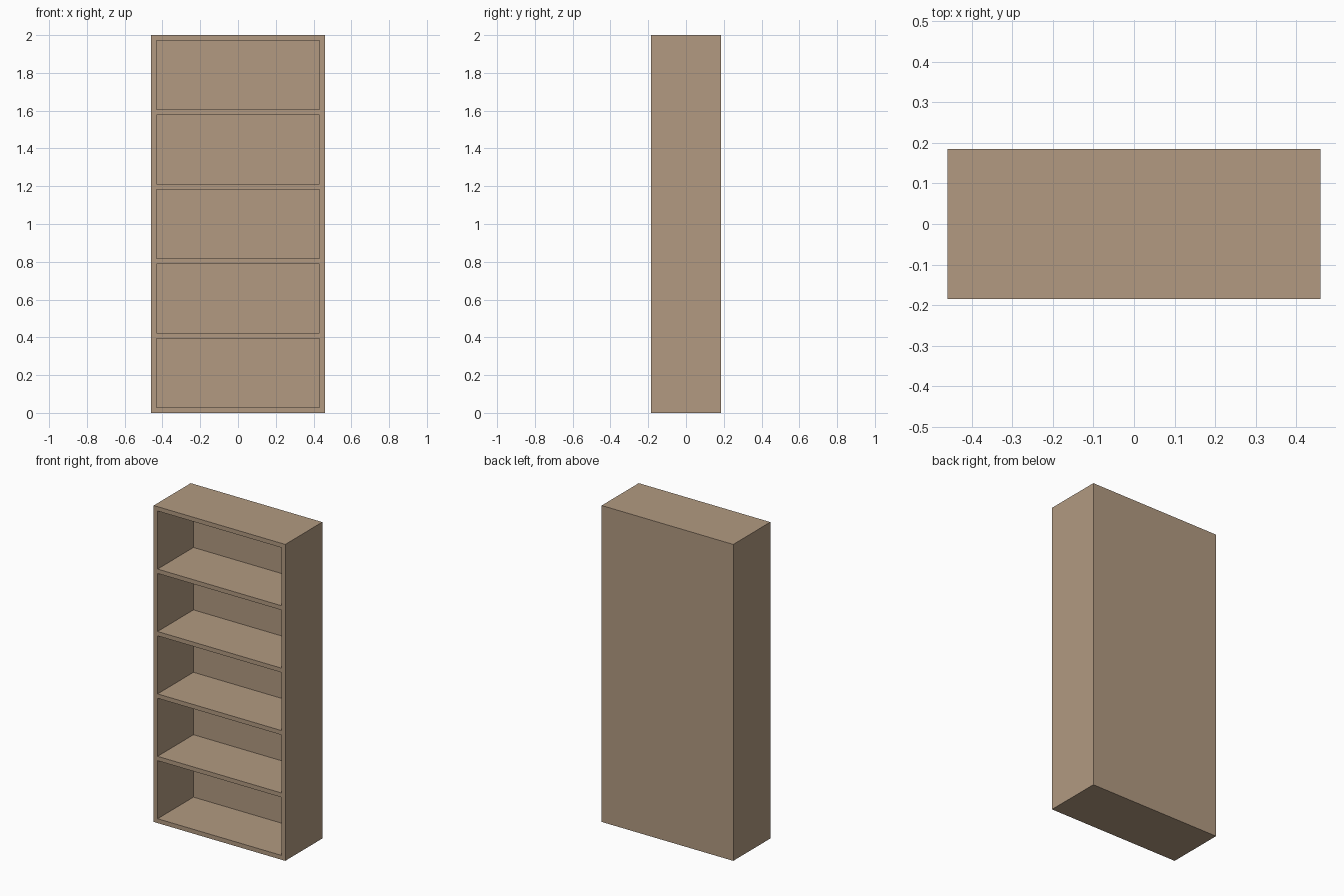
import bpy
import bmesh

cube = bpy.data.objects.get("Cube")
if cube:
    bpy.data.objects.remove(cube, do_unlink=True)

# Overall size, board thickness and back panel thickness
WIDTH, DEPTH, HEIGHT = 0.92, 0.37, 2.0
BOARD, BACK = 0.0275, 0.012
BAYS = 5
opening = (HEIGHT - (BAYS + 1) * BOARD) / BAYS

# Wood material
wood = bpy.data.materials.new("light brown wood")
wood.use_nodes = True
colour = (0.445, 0.323, 0.22, 1.0)
wood.diffuse_color = colour
wood.node_tree.nodes["Principled BSDF"].inputs["Base Color"].default_value = colour

# Front frame: grid lines at the edges of every board
xs = [-WIDTH / 2, -WIDTH / 2 + BOARD, WIDTH / 2 - BOARD, WIDTH / 2]
zs = []
for i in range(BAYS + 1):
    start = i * (opening + BOARD)
    zs += [start, start + BOARD]

bm = bmesh.new()
grid = [[bm.verts.new((x, -DEPTH / 2, z)) for x in xs] for z in zs]
bays = []
for row in range(len(zs) - 1):
    for col in range(len(xs) - 1):
        face = bm.faces.new((grid[row][col], grid[row][col + 1],
                             grid[row + 1][col + 1], grid[row + 1][col]))
        if col == 1 and row % 2 == 1:
            bays.append(face)

# Outer sides, top, bottom and back
rim = [e for e in bm.edges if e.is_boundary]
extruded = bmesh.ops.extrude_edge_only(bm, edges=rim)["geom"]
back_verts = [g for g in extruded if isinstance(g, bmesh.types.BMVert)]
bmesh.ops.translate(bm, verts=back_verts, vec=(0, DEPTH, 0))
bmesh.ops.holes_fill(bm, edges=[e for e in bm.edges if e.is_boundary], sides=0)

# Recessed bays between the shelves
for face in bmesh.ops.extrude_discrete_faces(bm, faces=bays)["faces"]:
    bmesh.ops.translate(bm, verts=face.verts, vec=(0, DEPTH - BACK, 0))
bmesh.ops.remove_doubles(bm, verts=bm.verts, dist=0.0001)
bmesh.ops.recalc_face_normals(bm, faces=bm.faces)

mesh = bpy.data.meshes.new("bookcase")
bm.to_mesh(mesh)
bm.free()
mesh.materials.append(wood)
bpy.context.collection.objects.link(bpy.data.objects.new("bookcase", mesh))
